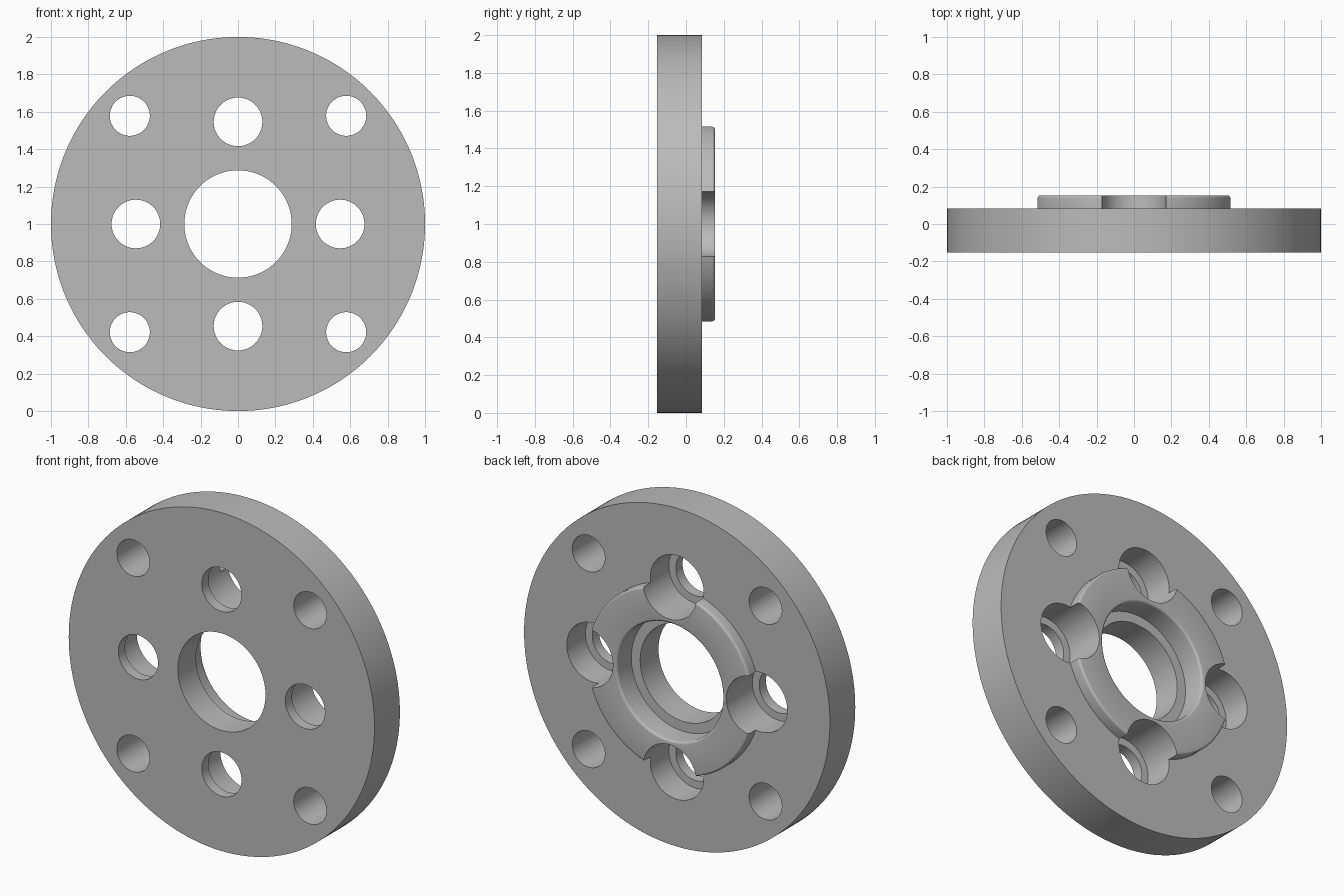
import bpy, bmesh
from math import cos, sin, pi, radians

if "Cube" in bpy.data.objects:
    bpy.data.objects.remove(bpy.data.objects["Cube"])

# Plate levels along y, and main radii
FRONT, BACK, BOSS = -0.153, 0.084, 0.153
BOSS_R, BORE_R, HOLE_R, BORE_FLOOR = 0.543, 0.345, 0.287, 0.018
FILLET = 0.014

grey = bpy.data.materials.new("machined grey")
colour = (0.5, 0.5, 0.5, 1)
grey.diffuse_color = colour
grey.use_nodes = True
grey.node_tree.nodes["Principled BSDF"].inputs["Base Color"].default_value = colour


def lathe(name, profile, x=0, z=1, segments=64, closed=False):
    """Turn a (radius, y) profile about the y direction through (x, z)."""
    bm = bmesh.new()
    rings = []
    for r, y in profile:
        rings.append([bm.verts.new((x + r * cos(2 * pi * i / segments), y,
                                    z + r * sin(2 * pi * i / segments)))
                      for i in range(segments)])
    pairs = list(zip(rings, rings[1:]))
    if closed:
        pairs.append((rings[-1], rings[0]))
    for a, b in pairs:
        for i in range(segments):
            j = (i + 1) % segments
            bm.faces.new((a[i], a[j], b[j], b[i]))
    if not closed:
        bm.faces.new(rings[0])
        bm.faces.new(rings[-1])
    bmesh.ops.recalc_face_normals(bm, faces=bm.faces)
    mesh = bpy.data.meshes.new(name)
    bm.to_mesh(mesh)
    bm.free()
    mesh.materials.append(grey)
    obj = bpy.data.objects.new(name, mesh)
    bpy.context.collection.objects.link(obj)
    return obj


def rounded(r, y, side):
    """Quarter round at a boss edge; side is +1 outside, -1 inside."""
    return [(r - side * FILLET * (1 - cos(a)), y - FILLET * (1 - sin(a)))
            for a in (k * pi / 8 for k in range(5))]


# Disc with raised boss, stepped central bore
profile = [(HOLE_R, FRONT), (1, FRONT), (1, BACK), (BOSS_R, BACK)]
profile += rounded(BOSS_R, BOSS, 1)
profile += rounded(BORE_R, BOSS, -1)[::-1]
profile += [(BORE_R, BORE_FLOOR), (HOLE_R, BORE_FLOOR)]
flange = lathe("flange_plate", profile, segments=160, closed=True)

# Counterbored bolt holes on the axes, plain holes on the diagonals
bolt = [(0.13, -0.3), (0.13, -0.09), (0.175, -0.09), (0.175, 0.3)]
plain = [(0.107, -0.3), (0.107, 0.3)]
cutters = []
for k in range(4):
    a = k * pi / 2
    cutters.append(lathe("bolt_cutter", bolt, 0.546 * cos(a), 1 + 0.546 * sin(a)))
    d = a + pi / 4
    cutters.append(lathe("pin_cutter", plain, 0.818 * cos(d), 1 + 0.818 * sin(d)))

bpy.ops.object.select_all(action="DESELECT")
bpy.context.view_layer.objects.active = flange
flange.select_set(True)
for cutter in cutters:
    mod = flange.modifiers.new("hole", "BOOLEAN")
    mod.operation = "DIFFERENCE"
    mod.solver = "EXACT"
    mod.object = cutter
    bpy.ops.object.modifier_apply(modifier=mod.name)
for cutter in cutters:
    bpy.data.objects.remove(cutter)

bpy.ops.object.shade_smooth_by_angle(angle=radians(30))
